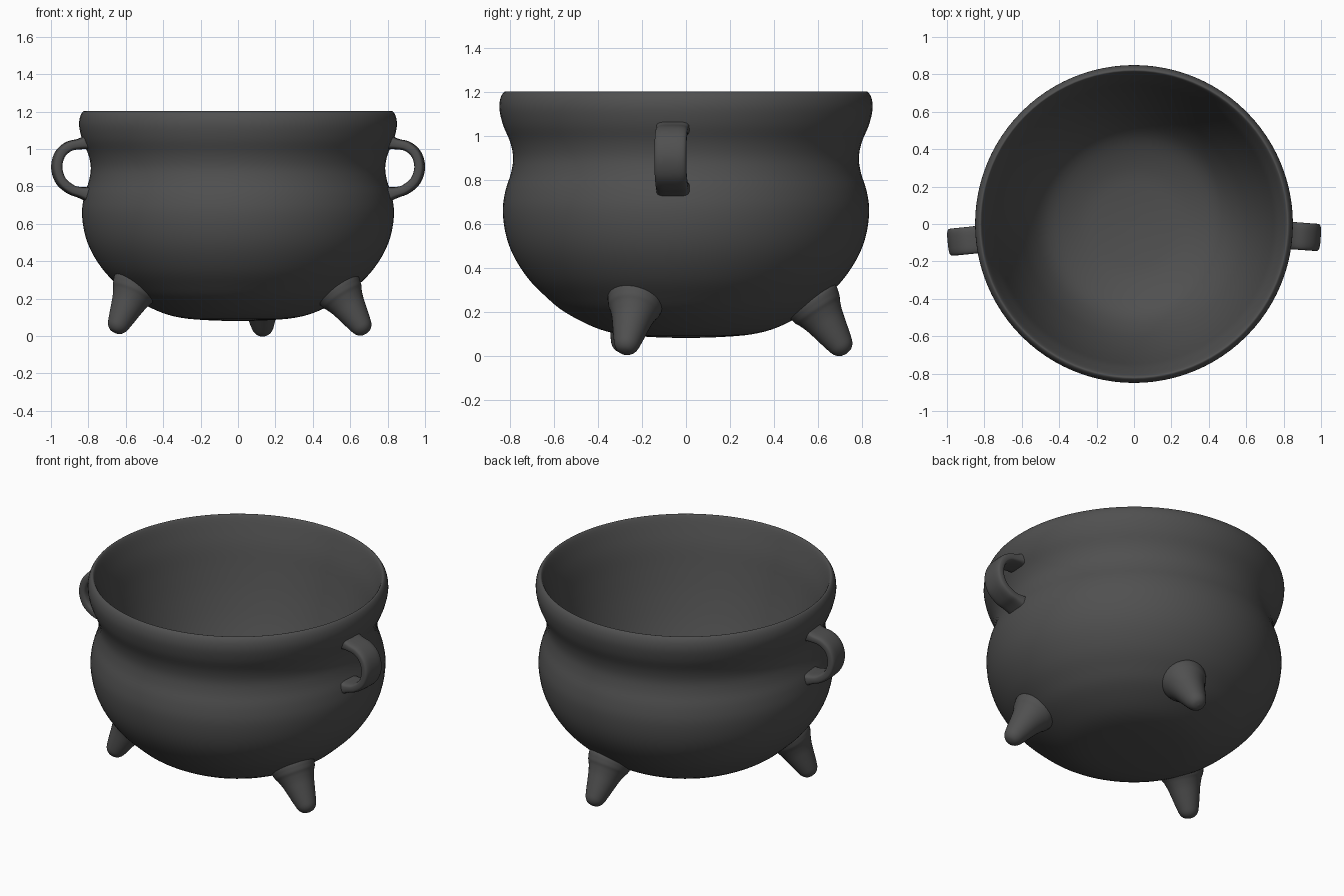
import bpy
import bmesh
import math
from mathutils import Vector

cube = bpy.data.objects.get("Cube")
if cube:
    bpy.data.objects.remove(cube, do_unlink=True)

iron = bpy.data.materials.new("dark_iron")
iron.use_nodes = True
GREY = (0.08, 0.08, 0.08, 1)
iron.diffuse_color = GREY
shader = iron.node_tree.nodes["Principled BSDF"]
shader.inputs["Base Color"].default_value = GREY
shader.inputs["Roughness"].default_value = 0.7


def smooth_path(points, steps=4):
    """Catmull-Rom curve through the points."""
    pts = [Vector(p) for p in points]
    pts = [pts[0]] + pts + [pts[-1]]
    out = []
    for a, b, c, d in zip(pts, pts[1:], pts[2:], pts[3:]):
        for i in range(steps):
            t = i / steps
            out.append(b + (c - a) * t / 2
                       + (a * 2 - b * 5 + c * 4 - d) * t * t / 2
                       + (b * 3 - a - c * 3 + d) * t ** 3 / 2)
    return out + [pts[-1]]


def skin(name, rings, closed_ends=True):
    """Join successive rings of points into one smooth surface."""
    bm = bmesh.new()
    loops = [[bm.verts.new(p) for p in ring] for ring in rings]
    n = len(loops[0])
    for low, high in zip(loops, loops[1:]):
        for i in range(n):
            j = (i + 1) % n
            bm.faces.new((low[i], low[j], high[j], high[i]))
    if closed_ends:
        bm.faces.new(loops[0])
        bm.faces.new(loops[-1])
    bmesh.ops.remove_doubles(bm, verts=bm.verts, dist=0.00005)
    bmesh.ops.recalc_face_normals(bm, faces=bm.faces)
    mesh = bpy.data.meshes.new(name)
    bm.to_mesh(mesh)
    bm.free()
    mesh.materials.append(iron)
    obj = bpy.data.objects.new(name, mesh)
    bpy.context.collection.objects.link(obj)
    bpy.ops.object.select_all(action="DESELECT")
    bpy.context.view_layer.objects.active = obj
    obj.select_set(True)
    bpy.ops.object.shade_smooth_by_angle(angle=math.radians(60))
    return obj


def lathe(name, profile, sides):
    """Revolve (radius, height) points about z."""
    turns = [2 * math.pi * i / sides for i in range(sides)]
    return skin(name, [[(r * math.cos(a), r * math.sin(a), z) for a in turns]
                       for r, z in profile], closed_ends=False)


# Pot: bulging outside, waisted neck, thin rounded rim, then a tapering bowl
profile = [(0, .08), (.15, .084), (.3, .097), (.42, .13), (.555, .2),
           (.64, .27), (.718, .35), (.783, .45), (.82, .55), (.834, .66),
           (.822, .75), (.797, .83), (.787, .9), (.8, .97), (.833, 1.05),
           (.849, 1.12), (.845, 1.17), (.828, 1.2), (.812, 1.192),
           (.785, 1.12), (.757, 1.03), (.728, .9), (.69, .75), (.635, .58),
           (.56, .41), (.46, .285), (.3, .21), (.15, .187), (0, .18)]
lathe("pot_body", smooth_path(profile), 96)

# Feet: blunt cones leaning in towards the pot
foot_profile = smooth_path([(0, 0), (.03, .007), (.052, .03), (.065, .07),
                            (.08, .13), (.093, .18), (.108, .22),
                            (.122, .25), (.12, .3), (0, .3)])
feet = {"left_front_foot": ((.685, -.278, .013), (.525, -.225, .265)),
        "right_front_foot": ((-.66, -.295, .018), (-.545, -.235, .265)),
        "back_foot": ((.135, .73, .008), (.115, .56, .27))}
for name, (tip, root) in feet.items():
    foot = lathe(name, foot_profile, 32)
    axis = Vector(root) - Vector(tip)
    foot.rotation_euler = axis.to_track_quat("Z", "Y").to_euler()
    foot.location = tip

# Handles: flat straps bent into a loop, thickening at both roots
loop = smooth_path([(.79, 1.04), (.85, 1.027), (.91, 1.013), (.957, .97),
                    (.974, .9), (.952, .83), (.9, .785), (.85, .768),
                    (.79, .755)], 6)
section = []
for i in range(32):
    c, s = math.cos(math.tau * i / 32), math.sin(math.tau * i / 32)
    section.append((math.copysign(abs(c) ** .55, c),
                    math.copysign(abs(s) ** .55, s)))


def strap_rings():
    rings = []
    for i, p in enumerate(loop):
        t = loop[min(i + 1, len(loop) - 1)] - loop[max(i - 1, 0)]
        normal = Vector((-t.y, t.x)).normalized()
        flare = max(0, (.88 - p.x) / .09) ** 2
        wide, thick = .073 + .006 * flare, .027 + .02 * flare
        rings.append([(p.x + normal.x * v * thick, u * wide,
                       p.y + normal.y * v * thick) for u, v in section])
    return rings


for name, turn in (("left_handle", -4.2), ("right_handle", 185.7)):
    skin(name, strap_rings()).rotation_euler.z = math.radians(turn)
